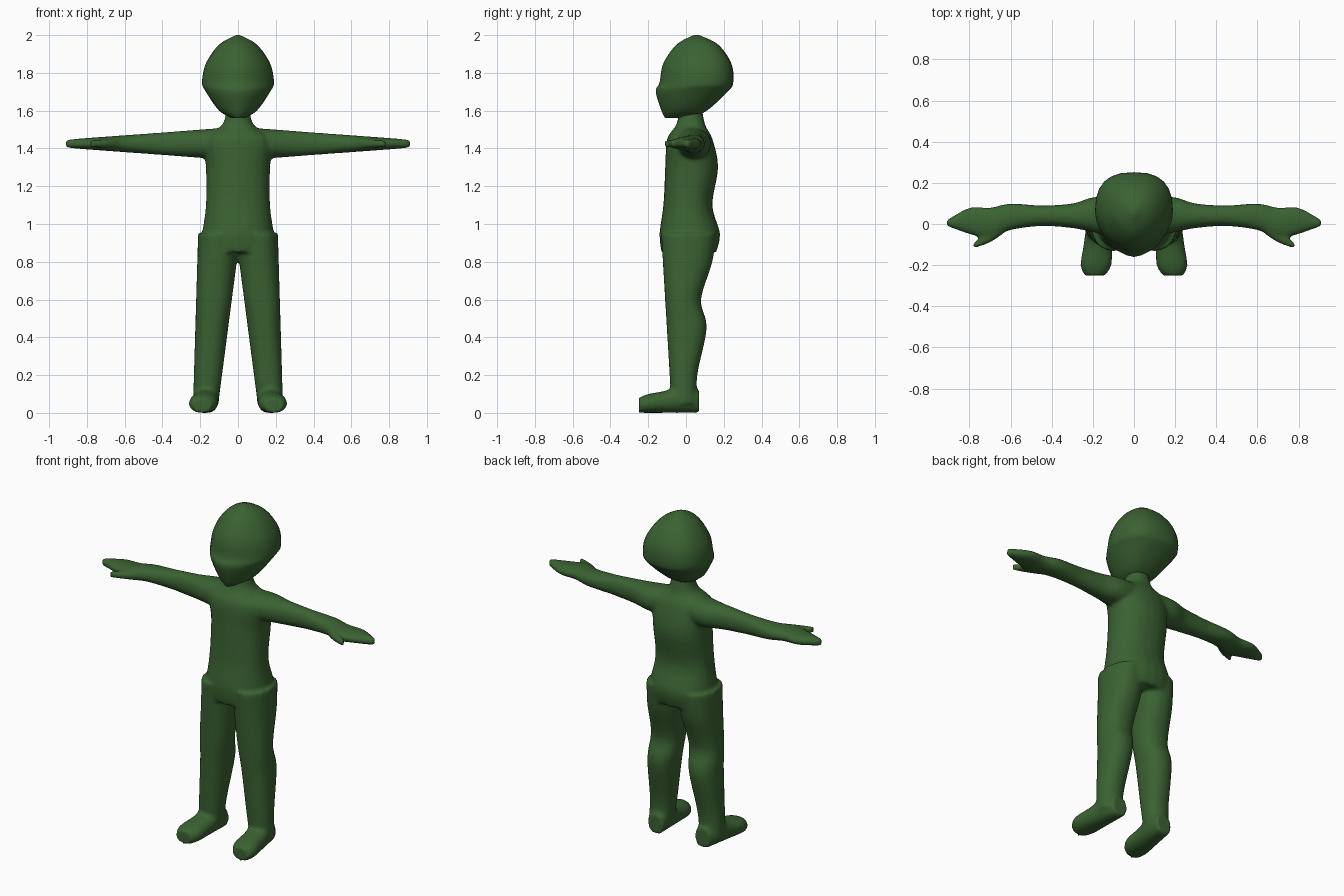
import bpy, bmesh
from math import cos, sin, tau, copysign
from mathutils import Vector

if "Cube" in bpy.data.objects:
    bpy.data.objects.remove(bpy.data.objects["Cube"])

green = bpy.data.materials.new("dark green")
green.use_nodes = True
green.diffuse_color = (0.043, 0.122, 0.032, 1)
green.node_tree.nodes["Principled BSDF"].inputs["Base Color"].default_value = green.diffuse_color


def mix(start, end, t):
    return start * (1 - t) + end * t


def smooth_sections(keys, steps=5):
    """Pass a smooth curve through the key sections."""
    keys = [Vector(key) for key in keys]
    keys = [keys[0], *keys, keys[-1]]
    result = []
    for before, start, end, after in zip(keys, keys[1:], keys[2:], keys[3:]):
        for step in range(steps):
            t = step / steps
            middle = mix(start, end, t)
            first = mix(mix(before, start, t + 1), middle, (t + 1) / 2)
            second = mix(middle, mix(end, after, t - 1), t / 2)
            result.append(mix(first, second, t))
    return result + [keys[-1]]


def rounded(value, power):
    return copysign(abs(value) ** (2 / power), value)


def loft(bm, keys, axis, side=1, front=2.2, back=2.2, sides=24):
    """Closed tube; each key is position, then low and high limits of both cross axes."""
    rings = []
    for position, left, right, low, high in smooth_sections(keys):
        ring = []
        for i in range(sides):
            angle = tau * i / sides
            power = back if sin(angle) > 0 else front
            u = mix(left, right, (1 + rounded(cos(angle), power)) / 2)
            v = mix(low, high, (1 + rounded(sin(angle), power)) / 2)
            point = {"x": (position, u, v), "y": (u, position, v), "z": (u, v, position)}[axis]
            ring.append(bm.verts.new((point[0] * side, point[1], point[2])))
        rings.append(ring)
    faces = [bm.faces.new(rings[0]), bm.faces.new(reversed(rings[-1]))]
    for lower, upper in zip(rings, rings[1:]):
        for i in range(sides):
            faces.append(bm.faces.new((lower[i - 1], upper[i - 1], upper[i], lower[i])))
    bmesh.ops.recalc_face_normals(bm, faces=faces)


def make_object(name, bm):
    mesh = bpy.data.meshes.new(name)
    bm.to_mesh(mesh)
    bm.free()
    mesh.materials.append(green)
    mesh.polygons.foreach_set("use_smooth", [True] * len(mesh.polygons))
    part = bpy.data.objects.new(name, mesh)
    bpy.context.collection.objects.link(part)
    return part


def upright(rows):
    """Symmetrical sections from height, half width, front and back."""
    return [(height, -half, half, front, back) for height, half, front, back in rows]


def leg_sections(rows):
    """The leg widens steadily upwards; only the back contour waves."""
    return [(height, 0.11 - 0.13 * height, 0.24 - 0.03 * height, -0.075 - 0.06 * height, back)
            for height, back in rows]


def foot_sections(rows):
    """The foot turns outwards a little towards the toes."""
    sections = []
    for depth, half, top in rows:
        centre = 0.165 - depth / 10
        sections.append((depth, centre - half, centre + half, 0, top))
    return sections


def arm_sections(rows, thickness, taper):
    """Level sections at shoulder height that thin out with reach."""
    sections = []
    for reach, front, back in rows:
        half = thickness - taper * reach
        sections.append((reach, front, back, shoulder_height - half, shoulder_height + half))
    return sections


shoulder_height = 1.425

# Torso and neck
torso = upright([(0.85, 0.2, -0.13, 0.16), (0.95, 0.19, -0.14, 0.18), (1.1, 0.17, -0.12, 0.14),
                 (1.3, 0.17, -0.11, 0.17), (1.45, 0.18, -0.1, 0.14), (1.53, 0.08, -0.05, 0.1),
                 (1.65, 0.06, -0.03, 0.08)])
# Legs: height and back of the calf, knee, thigh and seat
leg = leg_sections([(0.05, 0.06), (0.2, 0.06), (0.45, 0.11), (0.6, 0.08), (0.8, 0.14), (0.95, 0.16)])
# Feet: depth, half width and top
foot = foot_sections([(-0.25, 0.05, 0.08), (-0.2, 0.075, 0.1), (-0.1, 0.07, 0.12),
                      (0, 0.065, 0.16), (0.07, 0.05, 0.12)])
# Arms with mitten hands: reach, front and back
arm = arm_sections([(0.1, -0.06, 0.13), (0.2, -0.04, 0.13), (0.3, -0.02, 0.1), (0.45, -0.01, 0.09),
                    (0.6, -0.03, 0.1), (0.7, -0.07, 0.08), (0.8, -0.05, 0.08), (0.91, -0.01, 0.02)],
                   0.09, 0.075)
thumb = arm_sections([(0.64, -0.05, 0), (0.7, -0.09, -0.03), (0.78, -0.12, -0.09)], 0.08, 0.08)

bm = bmesh.new()
loft(bm, torso, "z")
for side in (1, -1):
    loft(bm, leg, "z", side)
    loft(bm, foot, "y", side)
    loft(bm, arm, "x", side)
    loft(bm, thumb, "x", side)
body = make_object("body", bm)

# Fuse the overlapping limbs into one soft skin
fuse = body.modifiers.new("fuse", "REMESH")
fuse.mode = "VOXEL"
fuse.voxel_size = 0.01
fuse.use_smooth_shade = True
soften = body.modifiers.new("soften", "SMOOTH")
soften.iterations = 6

# Head: pointed towards the face, broad at the back
head = upright([(1.56, 0.03, -0.11, 0.02), (1.6, 0.1, -0.13, 0.11), (1.7, 0.17, -0.16, 0.22),
                (1.75, 0.19, -0.14, 0.25), (1.85, 0.17, -0.12, 0.24), (1.95, 0.1, -0.05, 0.17),
                (2, 0.01, 0.04, 0.07)])
bm = bmesh.new()
loft(bm, head, "z", front=1.75, back=2.6)
make_object("head", bm)
